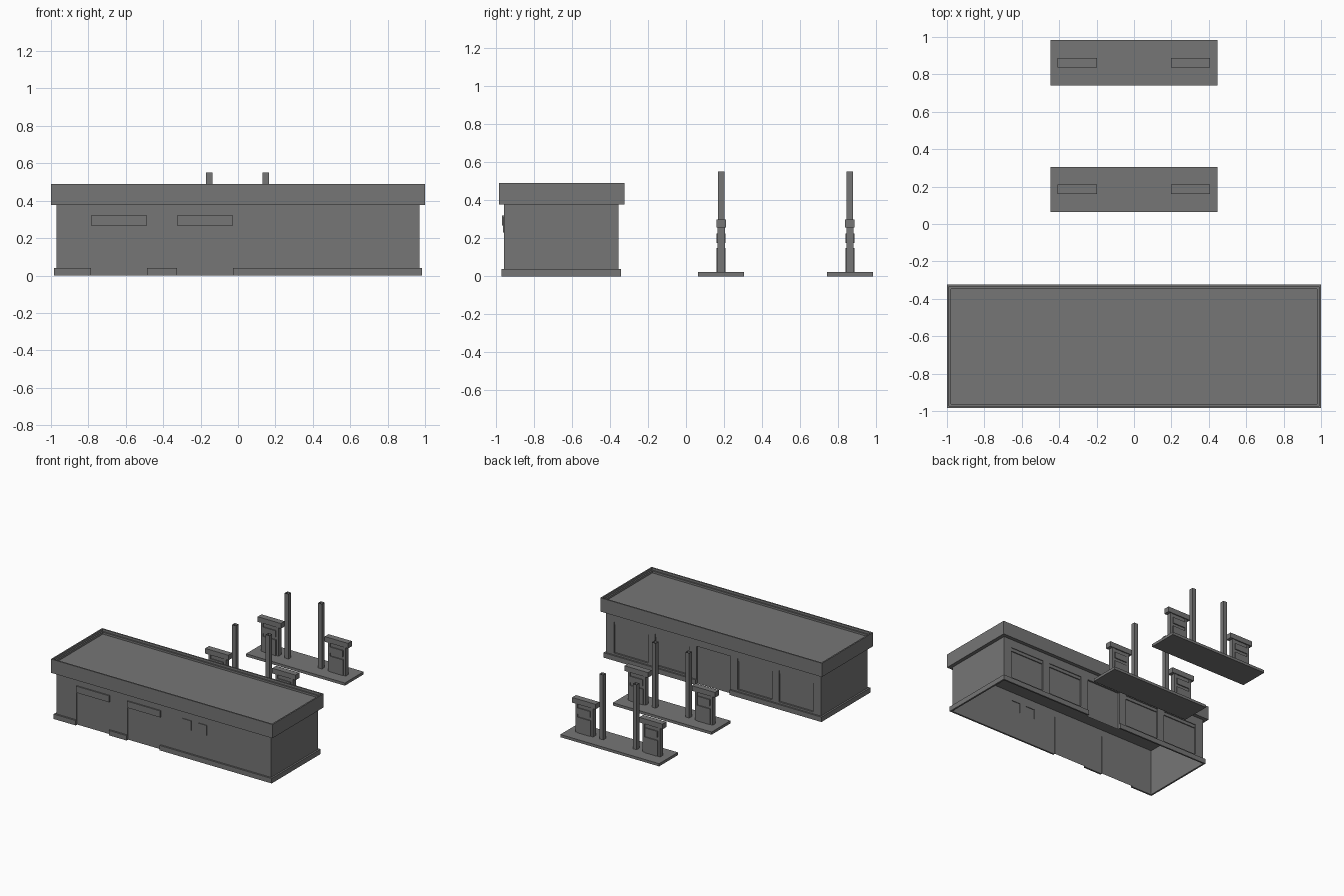
import bpy, bmesh

if "Cube" in bpy.data.objects:
    bpy.data.objects.remove(bpy.data.objects["Cube"])

# Dark charcoal finish shared by every part
dark = bpy.data.materials.new("charcoal")
dark.diffuse_color = (0.18, 0.18, 0.18, 1)
dark.use_nodes = True
dark.node_tree.nodes["Principled BSDF"].inputs["Base Color"].default_value = dark.diffuse_color


def finish(name, bm):
    bmesh.ops.remove_doubles(bm, verts=bm.verts, dist=1e-5)
    bmesh.ops.recalc_face_normals(bm, faces=bm.faces)
    me = bpy.data.meshes.new(name)
    bm.to_mesh(me)
    bm.free()
    me.materials.append(dark)
    ob = bpy.data.objects.new(name, me)
    bpy.context.collection.objects.link(ob)
    return ob


def quad(bm, *pts):
    return bm.faces.new([bm.verts.new(p) for p in pts])


def add_box(bm, x0, x1, y0, y1, z0, z1):
    v = bmesh.ops.create_cube(bm, size=1)["verts"]
    for p in v:
        p.co.x = x1 if p.co.x > 0 else x0
        p.co.y = y1 if p.co.y > 0 else y0
        p.co.z = z1 if p.co.z > 0 else z0


def boxes(name, *dims, open_top=False):
    bm = bmesh.new()
    for d in dims:
        add_box(bm, *d)
    bmesh.ops.recalc_face_normals(bm, faces=bm.faces)
    if open_top:
        bmesh.ops.delete(bm, geom=[f for f in bm.faces if f.normal.z > 0.9],
                         context='FACES_ONLY')
    return finish(name, bm)


def wall_with_openings(bm, y, inward, openings, x0, x1, top):
    """Wall grid with offset panels; openings are (x0, x1, z0, z1, depth)."""
    xs = sorted({x0, x1, *[o[0] for o in openings], *[o[1] for o in openings]})
    zs = sorted({0, top, *[o[2] for o in openings], *[o[3] for o in openings]})
    for a, b in zip(xs, xs[1:]):
        for c, d in zip(zs, zs[1:]):
            mx, mz = (a + b) / 2, (c + d) / 2
            if not any(o[0] < mx < o[1] and o[2] < mz < o[3] for o in openings):
                quad(bm, (a, y, c), (b, y, c), (b, y, d), (a, y, d))
    for a, b, c, d, depth in openings:
        yi = y + inward * depth
        ring = [(a, c), (b, c), (b, d), (a, d)]
        quad(bm, *[(p, yi, q) for p, q in ring])
        for i in range(4):
            (p, q), (r, s) = ring[i], ring[(i + 1) % 4]
            if q == s == 0:
                continue
            quad(bm, (p, y, q), (r, y, s), (r, yi, s), (p, yi, q))


WX, YF, YB, WT = 0.97, -0.957, -0.354, 0.378
garage = [(-0.786, -0.487), (-0.326, -0.027)]
bays = (-0.745, -0.373, 0.373, 0.745)

# Open-bottomed wall shell: garage doors and small vents in front, shop bays behind
bm = bmesh.new()
front = [(a, b, 0, 0.30, 0.006) for a, b in garage]
front += [(0.17, 0.25, 0.23, 0.31, -0.005), (0.31, 0.39, 0.23, 0.31, -0.005)]
back = [(c - 0.154, c + 0.154, 0.055, 0.31, 0.014) for c in bays]
back.append((-0.154, 0.154, 0, 0.31, 0.014))
wall_with_openings(bm, YF, 1, front, -WX, WX, WT)
wall_with_openings(bm, YB, -1, back, -WX, WX, WT)
for x in (-WX, WX):
    quad(bm, (x, YF, 0), (x, YB, 0), (x, YB, WT), (x, YF, WT))
finish("building_walls", bm)

# Head rails of the shop windows
boxes("window_head_rails",
      *[(c - 0.154, c + 0.154, YB - 0.014, YB - 0.006, 0.285, 0.31) for c in bays])

# Garage door hoods
boxes("garage_hoods",
      *[(a, b, -0.967, YF + 0.006, 0.267, 0.32) for a, b in garage])

# Plinth, interrupted at the doors
PX, PF, PB, PH = 0.984, -0.971, -0.341, 0.04
boxes("plinth",
      (-PX, garage[0][0], PF, YF, 0, PH),
      (garage[0][1], garage[1][0], PF, YF, 0, PH),
      (garage[1][1], PX, PF, YF, 0, PH),
      (-PX, -0.154, YB, PB, 0, PH), (0.154, PX, YB, PB, 0, PH),
      (-PX, -WX, YF, YB, 0, PH), (WX, PX, YF, YB, 0, PH))

# Parapet band with a stepped, recessed roof
bm = bmesh.new()
add_box(bm, -1, 1, -0.984, -0.324, WT, 0.49)
bmesh.ops.recalc_face_normals(bm, faces=bm.faces)
top = max(bm.faces, key=lambda f: f.calc_center_median().z)
for drop in (0.018, 0.016):
    bmesh.ops.inset_region(bm, faces=[top], thickness=0.016)
    # zero-width second ring makes the vertical step
    ring = bmesh.ops.extrude_discrete_faces(bm, faces=[top])["faces"]
    top = ring[0]
    for v in top.verts:
        v.co.z -= drop
finish("parapet_roof", bm)

# Pump islands with posts and pumps
for i, cy in enumerate((0.185, 0.862)):
    boxes(f"island_{i}", (-0.446, 0.446, cy - 0.121, cy + 0.121, 0, 0.022))
    for side, s in (("left", -1), ("right", 1)):
        px = 0.151 * s - 0.002
        boxes(f"canopy_post_{side}_{i}",
              (px - 0.017, px + 0.017, cy - 0.017, cy + 0.017, 0, 0.552),
              open_top=True)
        cx = 0.303 * s - 0.001

        def part(w, d, z0, z1, ox=0):
            return (cx + ox - w, cx + ox + w, cy - d, cy + d, z0, z1)

        # core, cabinet, display, side columns and head
        boxes(f"pump_{side}_{i}",
              part(0.058, 0.016, 0.022, 0.256),
              part(0.058, 0.024, 0.022, 0.15),
              part(0.056, 0.024, 0.175, 0.225),
              part(0.010, 0.019, 0.022, 0.256, -0.07),
              part(0.010, 0.019, 0.022, 0.256, 0.07),
              part(0.105, 0.025, 0.256, 0.298))
